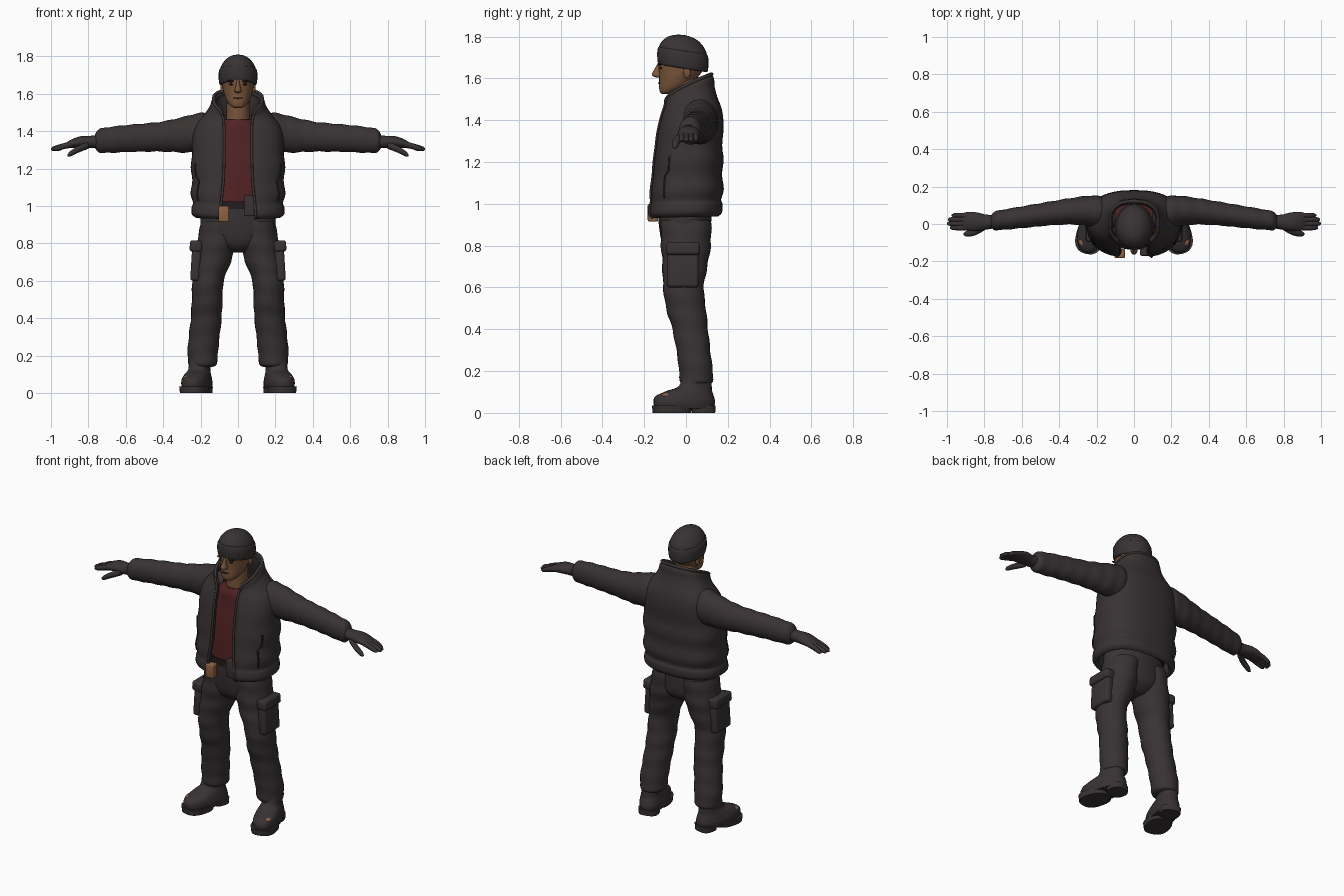
import bpy, bmesh
from math import sin, cos, pi, asin, copysign
from mathutils import Matrix, Vector

cube = bpy.data.objects.get("Cube")
if cube:
    bpy.data.objects.remove(cube, do_unlink=True)


def material(name, rgb):
    m = bpy.data.materials.new(name)
    m.use_nodes = True
    m.diffuse_color = (*rgb, 1)
    m.node_tree.nodes["Principled BSDF"].inputs["Base Color"].default_value = (*rgb, 1)
    return m


CLOTH = material("charcoal cloth", (0.04, 0.032, 0.033))
SKIN = material("skin", (0.2, 0.095, 0.045))
RED = material("dark red", (0.085, 0.016, 0.018))
TAN = material("tan leather", (0.27, 0.12, 0.055))
BLACK = material("near black", (0.016, 0.012, 0.012))
made = []


def finish(name, bm, mat, matrix=None, flip=False, normals=True):
    if matrix:
        bm.transform(matrix)
    if flip:
        bm.transform(Matrix.Diagonal((-1, 1, 1, 1)))
        bmesh.ops.reverse_faces(bm, faces=bm.faces)
    if normals:
        bmesh.ops.recalc_face_normals(bm, faces=bm.faces)
    mesh = bpy.data.meshes.new(name)
    bm.to_mesh(mesh)
    bm.free()
    mesh.materials.append(mat)
    ob = bpy.data.objects.new(name, mesh)
    bpy.context.collection.objects.link(ob)
    made.append(ob)
    return ob


def spline(keys, steps):
    """Smoothly interpolate rows of numbers."""
    k = [Vector(r) for r in keys]
    rows = []
    for i in range(len(k) - 1):
        a, b, c, d = k[max(i - 1, 0)], k[i], k[i + 1], k[min(i + 2, len(k) - 1)]
        for s in range(steps):
            t = s / steps
            rows.append(b + (c - a) * (t / 2) + (a * 2 - b * 5 + c * 4 - d) * (t * t / 2)
                        + (b * 3 - a - c * 3 + d) * (t ** 3 / 2))
    return rows + [k[-1]]


def power(v, e):
    return copysign(abs(v) ** e, v)


def skin_rows(bm, rows, closed):
    rings = [[bm.verts.new(p) for p in row] for row in rows]
    n = len(rows[0])
    for lo, hi in zip(rings, rings[1:]):
        for j in range(n if closed else n - 1):
            k = (j + 1) % n
            bm.faces.new((lo[j], lo[k], hi[k], hi[j]))
    if closed:
        bm.faces.new(rings[0][::-1])
        bm.faces.new(rings[-1])


def loft(name, keys, mat, axis="z", steps=4, e=1.0, puff=0, freq=0, matrix=None, flip=False, n=28):
    """Closed skin over rings of (position, centre, centre, radius, radius)."""
    rows = []
    for u, c1, c2, r1, r2 in spline(keys, steps):
        row = []
        for j in range(n):
            a = 2 * pi * j / n
            g = 1 + puff * sin(freq * u + 0.8 * sin(a + 1))
            p, q = c1 + r1 * g * power(cos(a), e), c2 + r2 * g * power(sin(a), e)
            row.append((u, p, q) if axis == "x" else (p, q, u))
        rows.append(row)
    bm = bmesh.new()
    skin_rows(bm, rows, True)
    return finish(name, bm, mat, matrix, flip)


def box(name, loc, size, mat, bevel=0.008, rot=0, flip=False):
    bm = bmesh.new()
    bmesh.ops.create_cube(bm, size=1, matrix=Matrix.Diagonal((*size, 1)))
    bmesh.ops.bevel(bm, geom=bm.edges[:], offset=bevel, segments=3, affect="EDGES", profile=0.5)
    return finish(name, bm, mat, Matrix.Translation(loc) @ Matrix.Rotation(rot, 4, "Y"), flip)


def blob(name, loc, radii, mat, matrix=None, flip=False):
    bm = bmesh.new()
    bmesh.ops.create_uvsphere(bm, u_segments=16, v_segments=10, radius=1,
                              matrix=Matrix.Translation(loc) @ Matrix.Diagonal((*radii, 1)))
    return finish(name, bm, mat, matrix, flip)


def tube(name, points, radius, mat):
    cu = bpy.data.curves.new(name, "CURVE")
    cu.dimensions = "3D"
    cu.bevel_depth = radius
    cu.use_fill_caps = True
    sp = cu.splines.new("POLY")
    sp.points.add(len(points) - 1)
    for p, co in zip(sp.points, points):
        p.co = (*co, 1)
    tmp = bpy.data.objects.new(name, cu)
    bm = bmesh.new()
    bm.from_mesh(bpy.data.meshes.new_from_object(tmp))
    bpy.data.objects.remove(tmp)
    return finish(name, bm, mat)


# Jacket with collar: open rings (front z, back z, half width, front y, back y, half gap)
jacket_keys = [(.93, .94, .225, -.165, .155, .095), (.95, .96, .248, -.18, .173, .095),
               (.99, 1, .247, -.177, .175, .092), (1.01, 1.02, .24, -.172, .168, .09),
               (1.06, 1.07, .254, -.172, .181, .085), (1.13, 1.14, .244, -.162, .172, .078),
               (1.2, 1.21, .253, -.156, .18, .075), (1.27, 1.28, .245, -.147, .173, .074),
               (1.34, 1.37, .245, -.138, .18, .074), (1.41, 1.45, .225, -.122, .172, .074),
               (1.445, 1.51, .18, -.112, .15, .076), (1.46, 1.56, .152, -.11, .137, .08),
               (1.47, 1.6, .142, -.115, .134, .088), (1.475, 1.62, .13, -.11, .122, .09)]
rows, N = [], 48
for zf, zb, hw, yf, yb, gap in spline(jacket_keys, 3):
    start = asin((gap / hw) ** 1.25)
    row = []
    for j in range(N + 1):
        a = start + (2 * pi - 2 * start) * j / N
        t = (1 - power(cos(a), .8)) / 2
        row.append((hw * power(sin(a), .8), yf + (yb - yf) * t, zf + (zb - zf) * t ** .6))
    rows.append(row)
bm = bmesh.new()
skin_rows(bm, rows, False)
jacket = finish("jacket", bm, CLOTH, normals=False)
solid = jacket.modifiers.new("thickness", "SOLIDIFY")
solid.thickness = 0.022
solid.offset = -1
tube("left_front_edge", [r[0] for r in rows], .007, CLOTH)
tube("right_front_edge", [r[-1] for r in rows], .007, CLOTH)
tube("collar_rim", rows[-1], .009, CLOTH)
# Slanted pocket welts follow the jacket surface
tube("left_pocket_welt", [rows[i][5 + i // 8] for i in range(10, 20)], .005, BLACK)
tube("right_pocket_welt", [rows[i][N - 5 - i // 8] for i in range(10, 20)], .005, BLACK)

# Shirt, belt and hips
loft("shirt", [(.97, 0, 0, .19, .13), (1.2, 0, 0, .19, .122), (1.36, 0, .01, .17, .11),
               (1.43, 0, 0, .12, .095), (1.462, 0, -.005, .07, .075)], RED)
loft("hips", [(.75, 0, 0, .06, .06), (.8, 0, 0, .17, .11), (.9, 0, -.005, .2, .125),
              (1, 0, -.005, .195, .128)], CLOTH)
loft("belt", [(.985, 0, 0, .198, .138), (1.025, 0, 0, .198, .138)], BLACK, steps=1)
box("tan_belt_pouch", (-.076, -.158, .957), (.056, .05, .085), TAN)
box("dark_belt_pouch", (.062, -.145, 1), (.06, .05, .11), CLOTH)

# Neck, head and face
loft("neck", [(1.42, 0, 0, .07, .07), (1.47, 0, -.005, .062, .066), (1.6, 0, -.01, .06, .065)], SKIN)
loft("head", [(1.525, 0, -.1, .02, .016), (1.535, 0, -.087, .04, .038), (1.56, 0, -.06, .06, .069),
              (1.6, 0, -.038, .075, .09), (1.64, 0, -.025, .083, .106), (1.68, 0, -.02, .086, .114),
              (1.74, 0, -.015, .08, .1)], SKIN)
loft("nose", [(1.604, 0, -.128, .012, .015), (1.613, 0, -.137, .02, .025), (1.625, 0, -.138, .016, .024),
              (1.65, 0, -.13, .01, .018), (1.675, 0, -.125, .008, .01)], SKIN, n=14)
blob("mouth", (0, -.128, 1.577), (.026, .006, .004), BLACK)
for side, flip in (("left", False), ("right", True)):
    blob(side + "_eye", (.036, -.121, 1.65), (.014, .006, .005), BLACK, flip=flip)
    blob(side + "_brow", (.037, -.124, 1.667), (.022, .008, .006), BLACK, flip=flip)
    blob(side + "_ear", (.084, .005, 1.63), (.01, .018, .03), SKIN, flip=flip)

# Knitted hat, sloping down to the back
slope = Matrix.Identity(4)
slope[2][1] = -.16
loft("hat_crown", [(1.66, 0, -.015, .09, .11), (1.72, 0, -.015, .096, .116), (1.755, 0, -.014, .085, .104),
                   (1.785, 0, -.012, .06, .076), (1.8, 0, -.01, .033, .042), (1.806, 0, -.01, .004, .005)],
     CLOTH, matrix=slope)
loft("hat_band", [(1.645, 0, -.015, .092, .111), (1.652, 0, -.015, .1, .119), (1.69, 0, -.015, .104, .123),
                  (1.722, 0, -.015, .101, .12), (1.73, 0, -.015, .094, .113)], CLOTH, matrix=slope)

place = Matrix.Translation((.205, .05, 0)) @ Matrix.Rotation(.25, 4, "Z")
for side, flip in (("left", False), ("right", True)):
    # Sleeve and glove
    loft(side + "_sleeve", [(.1, .05, 1.4, .07, .085), (.2, .067, 1.393, .084, .104), (.3, .07, 1.38, .074, .094),
                            (.42, .06, 1.37, .065, .079), (.6, .036, 1.36, .058, .072),
                            (.72, .02, 1.35, .053, .067), (.75, .016, 1.348, .046, .056),
                            (.765, .015, 1.346, .03, .035)],
         CLOTH, axis="x", steps=8, puff=.025, freq=70, flip=flip)
    loft(side + "_palm", [(.74, .014, 1.345, .036, .036), (.79, .01, 1.342, .04, .033), (.84, .012, 1.342, .05, .031),
                          (.89, .014, 1.333, .05, .023), (.92, .014, 1.322, .042, .015)],
         CLOTH, axis="x", flip=flip)
    for i, finger in enumerate(("index", "middle", "ring", "little")):
        y, tip = -.02 + .022 * i, (.985, 1, .995, .975)[i]
        loft(f"{side}_{finger}_finger",
             [(.87, y, 1.336, .013, .016), (.93, y, 1.32, .014, .016), (tip - .015, y, 1.307, .012, .013),
              (tip, y, 1.303, .004, .004)], CLOTH, axis="x", n=12, flip=flip)
    loft(side + "_thumb", [(.8, -.015, 1.325, .02, .02), (.85, -.042, 1.305, .019, .019),
                           (.895, -.052, 1.28, .015, .015), (.912, -.053, 1.27, .004, .005)],
         CLOTH, axis="x", n=14, flip=flip)
    # Trouser leg with cargo pocket
    loft(side + "_trouser_leg", [(.14, .195, .05, .06, .065), (.16, .19, .05, .077, .081), (.25, .186, .042, .082, .08),
                                 (.4, .17, .02, .082, .085), (.5, .165, 0, .082, .095), (.6, .16, -.012, .084, .097),
                                 (.72, .132, -.004, .1, .11), (.82, .113, 0, .104, .12), (.92, .1, 0, .095, .12)],
         CLOTH, steps=7, puff=.022, freq=58, flip=flip)
    box(side + "_cargo_pocket", (.225, -.015, .695), (.05, .15, .19), CLOTH, .014, -.06, flip)
    box(side + "_pocket_flap", (.225, -.015, .785), (.066, .162, .06), CLOTH, .014, -.06, flip)
    # Boot
    loft(side + "_boot", [(.02, 0, -.06, .068, .143), (.05, 0, -.06, .074, .15), (.08, 0, -.058, .07, .142),
                          (.105, 0, -.035, .062, .11), (.13, 0, -.005, .055, .078), (.2, 0, 0, .058, .066)],
         CLOTH, e=.85, matrix=place, flip=flip)
    loft(side + "_front_sole", [(0, 0, -.12, .072, .092), (.035, 0, -.12, .076, .096)], CLOTH,
         steps=1, e=.8, matrix=place, flip=flip)
    loft(side + "_heel", [(0, 0, .035, .058, .053), (.035, 0, .035, .06, .055)], CLOTH,
         steps=1, e=.7, matrix=place, flip=flip)
    blob(side + "_toe_patch", (.032, -.155, .083), (.02, .026, .012), TAN, place, flip)

# Smooth shading with sharp creases kept
bpy.ops.object.select_all(action="DESELECT")
for ob in made:
    ob.select_set(True)
bpy.context.view_layer.objects.active = made[0]
bpy.ops.object.shade_smooth_by_angle(angle=.8)
